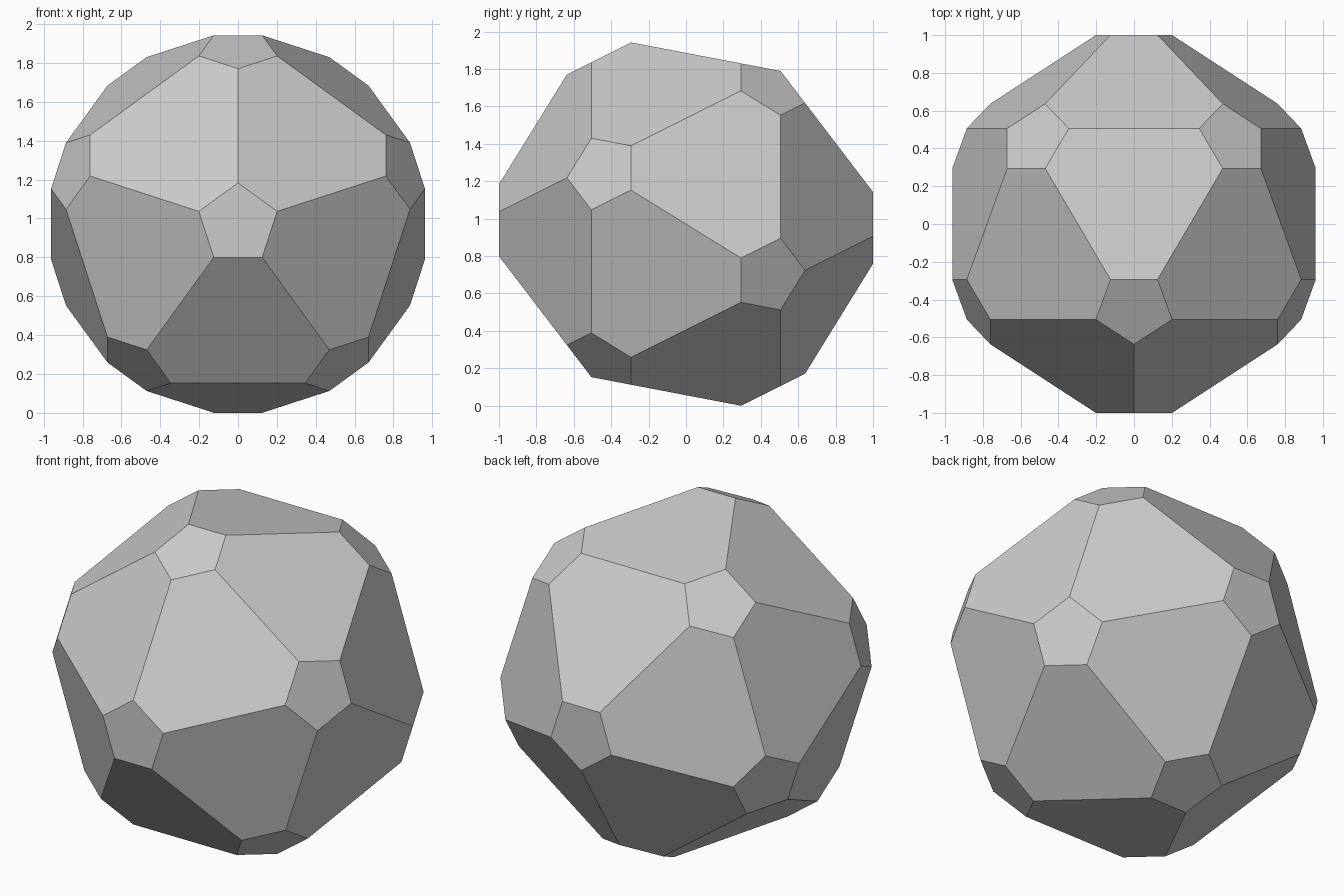
import bpy
import bmesh
from math import sin, cos, pi, sqrt
from mathutils import Vector

if "Cube" in bpy.data.objects:
    bpy.data.objects.remove(bpy.data.objects["Cube"], do_unlink=True)

CUT = 0.2095                              # share of each edge cut off per corner
RADIUS = 1 / (1 - CUT * (1 - 1 / sqrt(5)))  # cut faces end up 1 unit from centre
EDGE = RADIUS / sin(2 * pi / 5)

# Icosahedron with its main axis along y and a corner of the front ring on top
bm = bmesh.new()
for side in (-1, 1):
    bm.verts.new((0, side * RADIUS, 0))
    for i in range(5):
        a = 2 * pi * i / 5
        ring = 2 * RADIUS / sqrt(5)
        bm.verts.new((ring * sin(a), side * ring / 2, -side * ring * cos(a)))
bmesh.ops.convex_hull(bm, input=bm.verts[:])

# Slice off each corner, leaving small pentagons between large hexagons
bmesh.ops.bevel(bm, geom=bm.verts[:], offset=CUT * EDGE, offset_type='OFFSET',
                segments=1, profile=0.5, affect='VERTICES')

# Stand the solid on the ground
lowest = min(v.co.z for v in bm.verts)
bmesh.ops.translate(bm, verts=bm.verts[:], vec=Vector((0, 0, -lowest)))
bmesh.ops.recalc_face_normals(bm, faces=bm.faces[:])

mesh = bpy.data.meshes.new("truncated_icosahedron")
bm.to_mesh(mesh)
bm.free()

# Single plain grey
grey = bpy.data.materials.new("light_grey")
colour = (0.6, 0.6, 0.6, 1)
grey.use_nodes = True
grey.diffuse_color = colour
grey.node_tree.nodes["Principled BSDF"].inputs["Base Color"].default_value = colour
mesh.materials.append(grey)

solid = bpy.data.objects.new("truncated_icosahedron", mesh)
bpy.context.collection.objects.link(solid)
